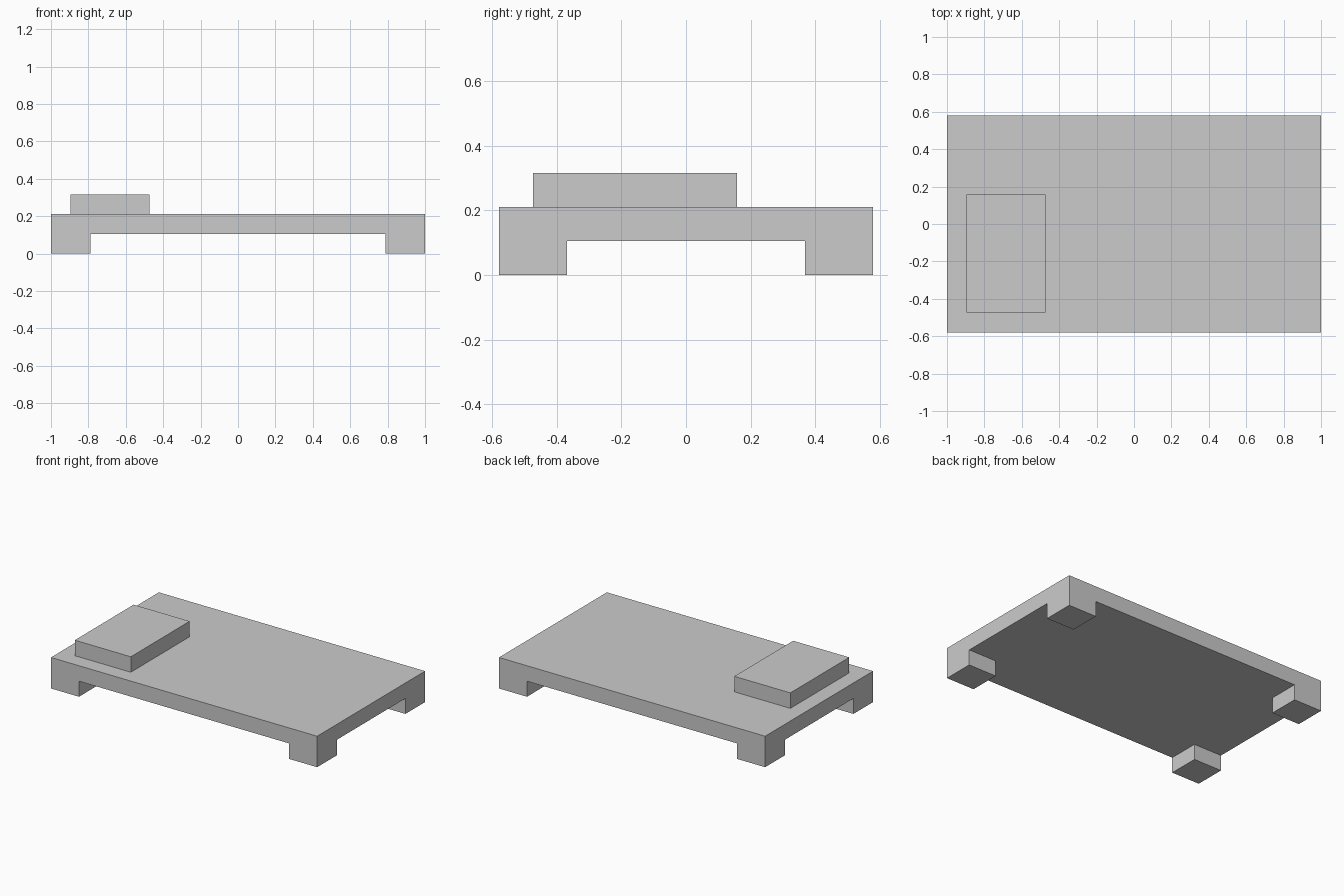
import bpy
import bmesh
from mathutils import Matrix, Vector

if "Cube" in bpy.data.objects:
    bpy.data.objects.remove(bpy.data.objects["Cube"])

U = 2 / 19  # module: the frame is 19 x 11 modules


def box(bm, lo, hi):
    lo, hi = Vector(lo) * U, Vector(hi) * U
    mat = Matrix.Translation((lo + hi) / 2) @ Matrix.Diagonal((*(hi - lo), 1))
    bmesh.ops.create_cube(bm, size=1, matrix=mat)


def finish(bm, name):
    bmesh.ops.recalc_face_normals(bm, faces=bm.faces[:])
    mesh = bpy.data.meshes.new(name)
    bm.to_mesh(mesh)
    bm.free()
    bpy.context.collection.objects.link(bpy.data.objects.new(name, mesh))


# Bed frame: slab cut along the leg lines, corner faces extruded down as legs
bm = bmesh.new()
box(bm, (-9.5, -5.5, 1), (9.5, 5.5, 2))
for axis, inner in ((Vector((1, 0, 0)), 7.5), (Vector((0, 1, 0)), 3.5)):
    for side in (-1, 1):
        bmesh.ops.bisect_plane(bm, geom=bm.verts[:] + bm.edges[:] + bm.faces[:],
                               plane_co=axis * inner * side * U, plane_no=axis)
bm.normal_update()
corners = []
for f in bm.faces:
    c = f.calc_center_median() / U
    if f.normal.z < -0.9 and abs(c.x) > 7.5 and abs(c.y) > 3.5:
        corners.append(f)
legs = bmesh.ops.extrude_discrete_faces(bm, faces=corners)["faces"]
feet = {v for f in legs for v in f.verts}
bmesh.ops.translate(bm, verts=list(feet), vec=(0, 0, -U))
bmesh.ops.recalc_face_normals(bm, faces=bm.faces[:])
bmesh.ops.dissolve_limit(bm, angle_limit=0.01, verts=bm.verts[:], edges=bm.edges[:])
finish(bm, "bed_frame")

# Raised pad near one end
bm = bmesh.new()
box(bm, (-8.5, -4.5, 2), (-4.5, 1.5, 3))
finish(bm, "raised_pad")
